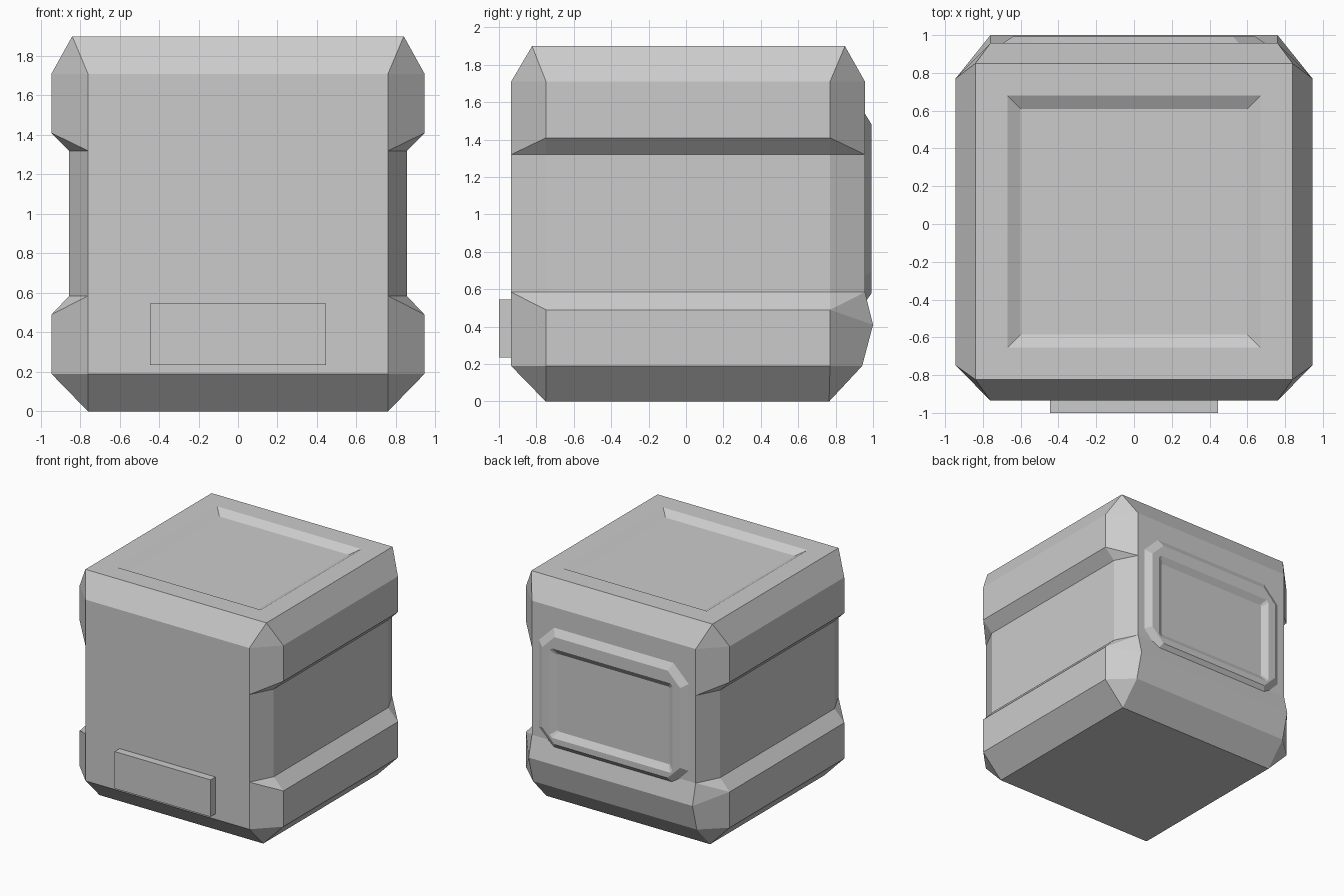
import bpy, bmesh

if "Cube" in bpy.data.objects:
    bpy.data.objects.remove(bpy.data.objects["Cube"])


def loft(name, rings):
    """Skin a stack of equal-length rings, capping first and last."""
    bm = bmesh.new()
    loops = [[bm.verts.new(p) for p in ring] for ring in rings]
    for a, b in zip(loops, loops[1:]):
        for i in range(len(a)):
            j = (i + 1) % len(a)
            bm.faces.new((a[i], a[j], b[j], b[i]))
    bm.faces.new(loops[0])
    bm.faces.new(loops[-1])
    bmesh.ops.remove_doubles(bm, verts=bm.verts[:], dist=0.0005)
    bmesh.ops.dissolve_degenerate(bm, edges=bm.edges[:], dist=0.0001)
    bmesh.ops.recalc_face_normals(bm, faces=bm.faces[:])
    mesh = bpy.data.meshes.new(name)
    bm.to_mesh(mesh)
    bm.free()
    obj = bpy.data.objects.new(name, mesh)
    bpy.context.collection.objects.link(obj)
    return obj


def body_ring(side_x, side_z, front_z, back_y, back_z):
    """Eight-sided slice; sides, front and back corners may differ in height."""
    right = [(0.76, -0.935, front_z), (side_x, -0.748, side_z),
             (side_x, 0.77, side_z), (0.76, back_y, back_z)]
    return right + [(-x, y, z) for x, y, z in reversed(right)]


def rect_ring(hx, y0, y1, z):
    """Rectangle with doubled corners so it can meet an eight-sided slice."""
    right = [(hx, y0, z)] * 2 + [(hx, y1, z)] * 2
    return right + [(-x, y, c) for x, y, c in reversed(right)]


def panel_ring(hx, z0, z1, cut, y):
    """Upright rectangle with cut corners."""
    right = [(hx - cut, y, z0), (hx, y, z0 + cut),
             (hx, y, z1 - cut), (hx - cut, y, z1)]
    return right + [(-x, b, z) for x, b, z in reversed(right)]


# Crate body: bevelled foot, recessed waist, bevelled head, sunken lid
loft("crate_body", [
    rect_ring(0.76, -0.75, 0.765, 0.0),
    body_ring(0.945, 0.19, 0.19, 0.942, 0.19),
    body_ring(0.945, 0.49, 0.585, 1.0, 0.41),
    body_ring(0.945, 0.49, 0.585, 0.957, 0.585),
    body_ring(0.855, 0.585, 0.585, 0.957, 0.585),
    body_ring(0.855, 1.32, 1.32, 0.957, 1.32),
    body_ring(0.945, 1.41, 1.32, 0.957, 1.32),
    body_ring(0.945, 1.71, 1.71, 0.957, 1.71),
    rect_ring(0.84, -0.823, 0.85, 1.90),
    rect_ring(0.67, -0.655, 0.68, 1.90),
    rect_ring(0.60, -0.585, 0.61, 1.86),
])

# Framed hatch on the back
loft("back_hatch", [
    panel_ring(0.705, 0.52, 1.55, 0.145, 0.95),
    panel_ring(0.64, 0.58, 1.48, 0.115, 0.993),
    panel_ring(0.57, 0.63, 1.38, 0.02, 0.993),
    panel_ring(0.52, 0.68, 1.33, 0.01, 0.96),
])

# Small plate on the front
bpy.ops.mesh.primitive_cube_add(size=1, location=(0, -0.96, 0.39))
plate = bpy.context.object
plate.name = "front_plate"
plate.scale = (0.89, 0.08, 0.31)
